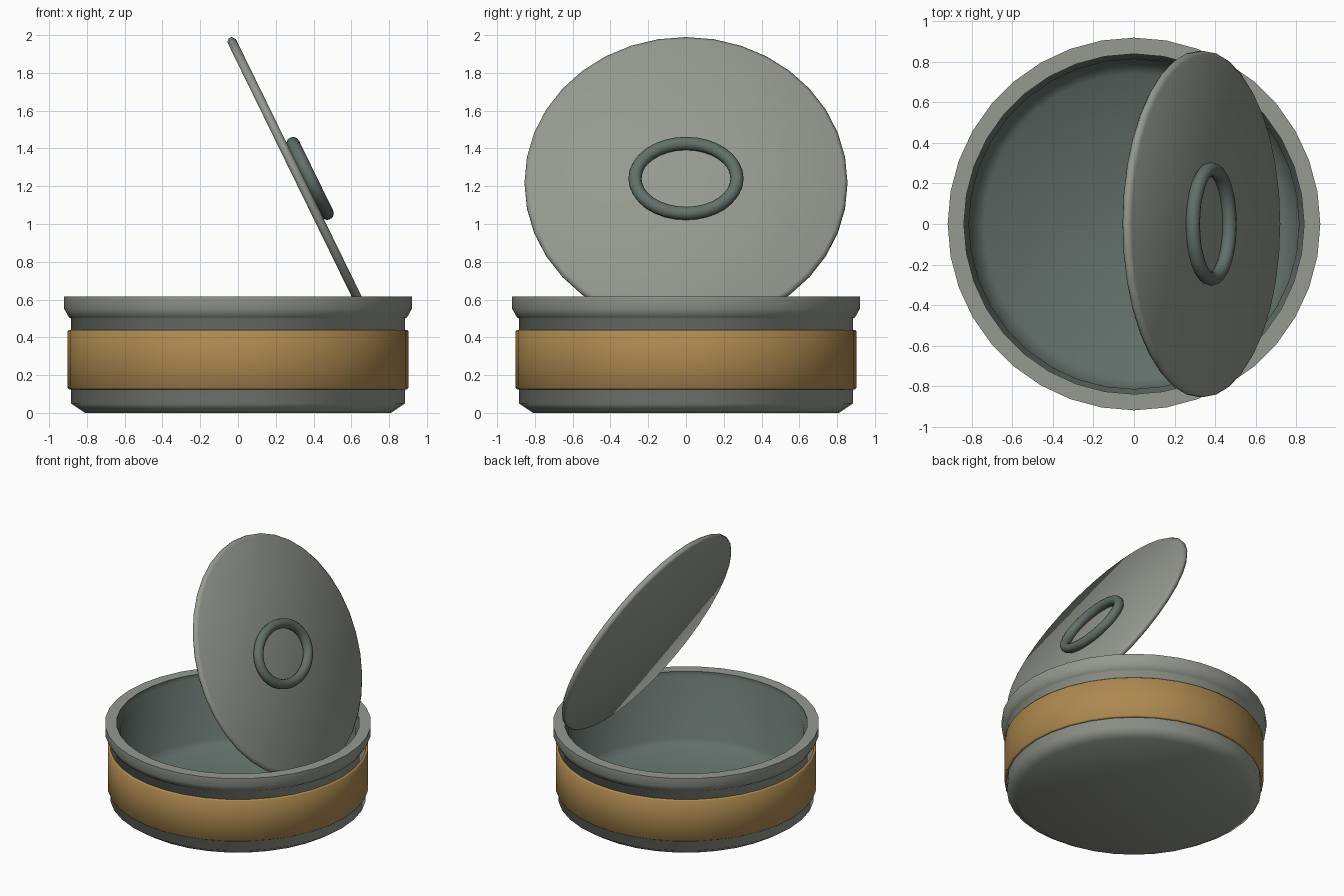
import bpy, bmesh, math
from mathutils import Vector, Matrix

if "Cube" in bpy.data.objects:
    bpy.data.objects.remove(bpy.data.objects["Cube"])

SEG = 36


def material(name, rgb):
    m = bpy.data.materials.new(name)
    m.diffuse_color = (*rgb, 1)
    m.use_nodes = True
    m.node_tree.nodes["Principled BSDF"].inputs["Base Color"].default_value = m.diffuse_color
    return m


def finish(name, bm, mat, angle):
    bmesh.ops.remove_doubles(bm, verts=bm.verts, dist=1e-5)
    me = bpy.data.meshes.new(name)
    bm.to_mesh(me)
    bm.free()
    ob = bpy.data.objects.new(name, me)
    bpy.context.collection.objects.link(ob)
    me.materials.append(mat)
    bpy.ops.object.select_all(action='DESELECT')
    ob.select_set(True)
    bpy.context.view_layer.objects.active = ob
    bpy.ops.object.shade_smooth_by_angle(angle=math.radians(angle))
    return ob


def lathe(name, profile, mat, angle=40, closed=False):
    """Spin an (r, z) profile, listed from bottom outside to inside, about z."""
    bm = bmesh.new()
    vs = [bm.verts.new((r, 0, z)) for r, z in profile]
    pairs = list(zip(vs, vs[1:])) + ([(vs[-1], vs[0])] if closed else [])
    edges = [bm.edges.new(p) for p in pairs]
    bmesh.ops.spin(bm, geom=vs + edges, cent=(0, 0, 0), axis=(0, 0, 1),
                   angle=2 * math.pi, steps=SEG, use_merge=True)
    bmesh.ops.remove_doubles(bm, verts=bm.verts, dist=1e-5)
    bmesh.ops.recalc_face_normals(bm, faces=bm.faces)
    return finish(name, bm, mat, angle)


steel = material("steel", (0.30, 0.32, 0.275))
dark = material("dark_steel", (0.12, 0.16, 0.145))
tan = material("tan", (0.42, 0.25, 0.08))

# Tin body with flared rim, and darker lining inside
body = lathe("tin_body", [
    (0, 0), (0.81, 0), (0.885, 0.05), (0.885, 0.50), (0.895, 0.505),
    (0.92, 0.55), (0.92, 0.615), (0.84, 0.615), (0.84, 0.58), (0.815, 0.55),
    (0.81, 0.12), (0.74, 0.06), (0, 0.06)], steel, 70)
body.data.materials.append(dark)
for p in body.data.polygons:
    c = p.center
    if math.hypot(c.x, c.y) < 0.845 and c.z > 0.04 and p.normal.z > -0.1:
        p.material_index = 1

# Label band around the side
lathe("label_band", [(0.88, 0.125), (0.895, 0.125), (0.902, 0.132),
                     (0.902, 0.433), (0.895, 0.44), (0.88, 0.44)], tan, 60, True)

# Open lid, leaning back from inside the rim
normal = Vector((0.898, 0, 0.439)).normalized()
tilt = Matrix.Rotation(math.atan2(normal.x, normal.z), 4, 'Y')
place = Matrix.Translation((0.334, 0, 1.218)) @ tilt
lid = lathe("lid", [(0, -0.024), (0.84, -0.024), (0.855, -0.01),
                    (0.855, 0.008), (0.835, 0.024), (0, 0.024)], steel, 60)
lid.matrix_world = place

# Oval pull ring lying on the lid
bm = bmesh.new()
N, M = 32, 12
rows = []
for i in range(N):
    a = 2 * math.pi * i / N
    mid = Vector((0.206 * math.cos(a), 0.27 * math.sin(a), 0.053))
    out = Vector((0.27 * math.cos(a), 0.206 * math.sin(a), 0)).normalized()
    rows.append([bm.verts.new(mid + 0.035 * (out * math.cos(t) + Vector((0, 0, math.sin(t)))))
                 for t in (2 * math.pi * j / M for j in range(M))])
for i in range(N):
    for j in range(M):
        r, s, k = rows[i], rows[(i + 1) % N], (j + 1) % M
        bm.faces.new((r[j], s[j], s[k], r[k]))
ring = finish("pull_ring", bm, dark, 60)
ring.matrix_world = place
